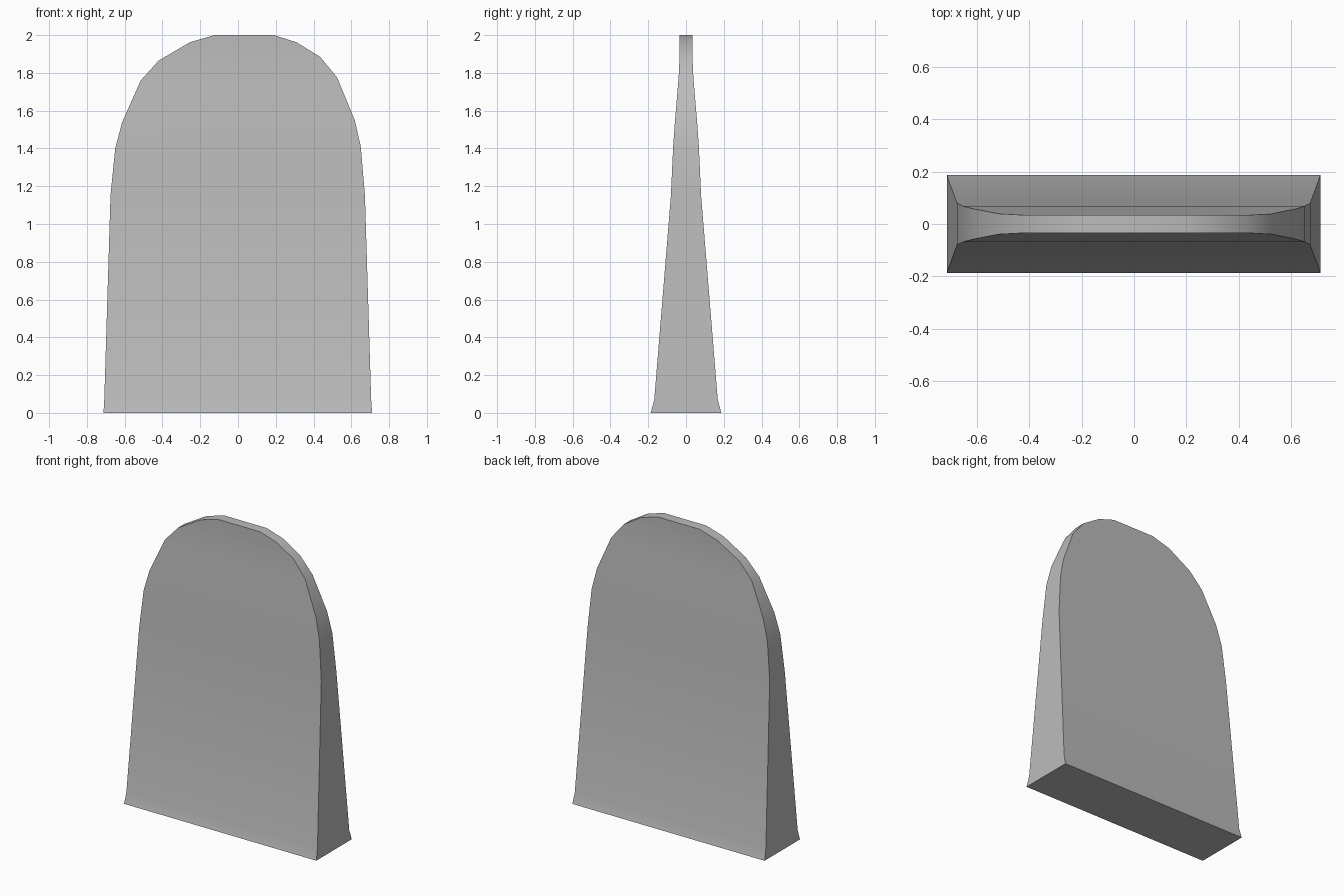
import bpy
import bmesh
import math

cube = bpy.data.objects.get("Cube")
if cube:
    bpy.data.objects.remove(cube, do_unlink=True)

# Single stone colour
stone = bpy.data.materials.new("grey_stone")
stone.use_nodes = True
colour = (0.5, 0.5, 0.5, 1)
stone.diffuse_color = colour
stone.node_tree.nodes["Principled BSDF"].inputs["Base Color"].default_value = colour

# Slab rows from foot to crown: left x, left z, right x, right z, half depth
rows = [
    (-0.712, 0, 0.71, 0, 0.187),
    (-0.708, 0.07, 0.705, 0.07, 0.168),
    (-0.675, 1.15, 0.672, 1.15, 0.08),
    (-0.65, 1.4, 0.65, 1.41, 0.068),
    (-0.613, 1.54, 0.618, 1.55, 0.058),
    (-0.515, 1.76, 0.525, 1.775, 0.039),
    (-0.42, 1.865, 0.435, 1.885, 0.034),
    (-0.255, 1.962, 0.31, 1.962, 0.034),
    (-0.125, 2, 0.19, 2, 0.034),
]

# Tapered headstone slab, skinned from four-cornered rings
bm = bmesh.new()
rings = []
for xl, zl, xr, zr, d in rows:
    corners = ((xl, -d, zl), (xr, -d, zr), (xr, d, zr), (xl, d, zl))
    rings.append([bm.verts.new(c) for c in corners])
for low, high in zip(rings, rings[1:]):
    for i in range(4):
        j = (i + 1) % 4
        bm.faces.new((low[i], low[j], high[j], high[i]))
bm.faces.new(rings[0][::-1])
bm.faces.new(rings[-1])
bmesh.ops.recalc_face_normals(bm, faces=bm.faces)

mesh = bpy.data.meshes.new("headstone_slab")
bm.to_mesh(mesh)
bm.free()
mesh.materials.append(stone)
slab = bpy.data.objects.new("headstone_slab", mesh)
bpy.context.collection.objects.link(slab)

# Smooth faces, crisp rim
bpy.ops.object.select_all(action="DESELECT")
slab.select_set(True)
bpy.context.view_layer.objects.active = slab
bpy.ops.object.shade_smooth_by_angle(angle=math.radians(35))
